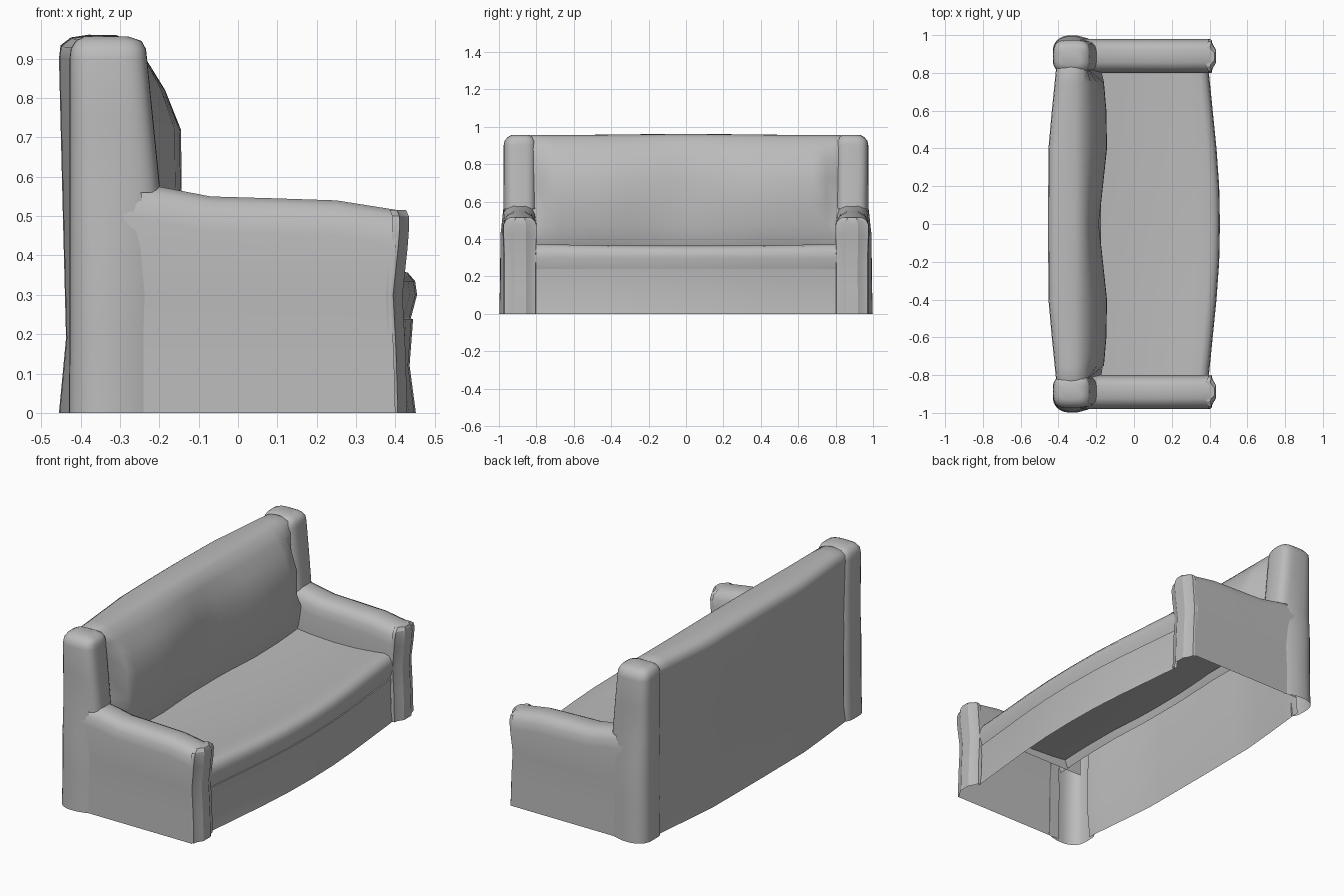
import bpy, math

if "Cube" in bpy.data.objects:
    bpy.data.objects.remove(bpy.data.objects["Cube"])

grey = bpy.data.materials.new("grey_fabric")
grey.diffuse_color = (0.5, 0.5, 0.5, 1)
grey.use_nodes = True
grey.node_tree.nodes["Principled BSDF"].inputs["Base Color"].default_value = grey.diffuse_color


def lerp_table(table, t):
    """Piecewise linear lookup in a list of (key, value)."""
    if t <= table[0][0]:
        return table[0][1]
    for (a, va), (b, vb) in zip(table, table[1:]):
        if t <= b:
            return va + (vb - va) * (t - a) / (b - a)
    return table[-1][1]


def loft(name, rows, closed=False, cap=False, mirror=False, skip=None, angle=50):
    """Skin rows of points; optionally cap the last row and mirror across y."""
    n = len(rows[0])
    verts = [p for r in rows for p in r]
    faces = []
    for j in range(len(rows) - 1):
        for i in range(n if closed else n - 1):
            k = (i + 1) % n
            f = (j * n + i, j * n + k, (j + 1) * n + k, (j + 1) * n + i)
            c = [sum(verts[v][a] for v in f) / 4 for a in range(3)]
            if not (skip and skip(*c)):
                faces.append(f)
    if cap:
        faces.append(tuple(range((len(rows) - 1) * n, len(rows) * n)))
    me = bpy.data.meshes.new(name)
    me.from_pydata(verts, [], faces)
    me.materials.append(grey)
    ob = bpy.data.objects.new(name, me)
    bpy.context.collection.objects.link(ob)
    bpy.ops.object.select_all(action='DESELECT')
    ob.select_set(True)
    bpy.context.view_layer.objects.active = ob
    bpy.ops.object.shade_smooth_by_angle(angle=math.radians(angle))
    if mirror:
        m = ob.modifiers.new("mirror", 'MIRROR')
        m.use_axis = (False, True, False)
    return ob


half = [0, 0.1, 0.2, 0.3, 0.4, 0.5, 0.6, 0.68, 0.75, 0.82]
stations = [-y for y in half[:0:-1]] + half
front_bow = [(0, 0), (0.2, -0.004), (0.4, -0.018), (0.6, -0.038), (0.82, -0.06)]
back_bow = [(0, 0), (0.4, 0.002), (0.6, 0.02), (0.82, 0.042)]

# Backrest: bowed rear panel, rolled top, two soft bulges in front
rear = [(-0.455, 0), (-0.437, 0.19), (-0.445, 0.5), (-0.455, 0.9),
        (-0.451, 0.93), (-0.425, 0.95), (-0.38, 0.957)]
front = [(-0.31, 0.956), (-0.265, 0.94), (-0.225, 0.885), (-0.185, 0.82),
         (-0.145, 0.72), (-0.143, 0.58), (-0.15, 0.47), (-0.17, 0.38), (-0.2, 0.32)]
bulge = [(0, 0.6), (0.2, 0.8), (0.4, 1), (0.6, 0.97), (0.75, 0.85), (0.82, 0.05)]
rows = []
for y in [-0.86] + stations + [0.86]:
    a = abs(y)
    f = lerp_table(bulge, a)
    lift = 0.004 * math.cos(min(a / 0.5, 1) * math.pi / 2) - (0.02 if a > 0.84 else 0)
    row = [(x + lerp_table(back_bow, a), y, z + (lift if z > 0.92 else 0)) for x, z in rear]
    for x, z in front:
        g = f if z > 0.57 else max(f, 0.75)
        row.append((-0.25 + (x + 0.25) * g if x > -0.25 else x, y,
                    z + (lift if z > 0.92 else 0)))
    rows.append(row)
loft("backrest", rows)

# Seat cushion: sagging top with a rounded, bowed front
seat = [(-0.22, 0.368), (-0.1, 0.357), (0.05, 0.35), (0.2, 0.353), (0.33, 0.364),
        (0.4, 0.372), (0.432, 0.364), (0.45, 0.335), (0.455, 0.3), (0.437, 0.24)]


def sag(x, y):
    return -0.008 * math.cos(abs(y) / 0.82 * math.pi / 2) if x < 0.44 else 0


loft("seat_cushion", [[(x + lerp_table(front_bow, abs(y)) * max(0, (x + 0.2) / 0.65), y,
                        z + sag(x, y)) for x, z in seat] for y in stations])

# Front apron below the cushion
apron = [(0.425, 0.24), (0.445, 0.239), (0.436, 0.12), (0.452, 0)]
loft("front_apron", [[(x + lerp_table(front_bow, abs(y)), y, z) for x, z in apron]
                     for y in stations], angle=30)


# Arms: arched section swept forward, hollow underneath
def front_lean(z):
    return lerp_table([(0, 0), (0.15, -0.004), (0.3, -0.012), (0.45, 0.004), (0.52, 0.008)], z)


tops = [(-0.3, 0.59), (-0.2, 0.575), (-0.07, 0.55), (0.1, 0.545), (0.25, 0.54), (0.4, 0.515)]
rows = []
for x, t in tops:
    sec = [(0.98, 0), (0.977, 0.15), (0.974, 0.3), (0.98, t - 0.09), (0.972, t - 0.045),
           (0.955, t - 0.015), (0.925, t), (0.855, t), (0.825, t - 0.015),
           (0.808, t - 0.045), (0.8, t - 0.09), (0.8, 0.31)]
    rows.append([(x + (front_lean(z) if x > 0.3 else 0), y, z) for y, z in sec])
loft("arm", rows, mirror=True)

# Rear posts: rounded uprights at the back corners, swelling outward near the floor
post = [  # z, x back, x front, y inner, y outer, outward swell
    (0, -0.43, -0.17, 0.8, 0.972, 0.028), (0.2, -0.428, -0.17, 0.8, 0.968, 0.027),
    (0.42, -0.428, -0.18, 0.8, 0.968, 0.026), (0.56, -0.428, -0.197, 0.8, 0.972, 0.005),
    (0.75, -0.428, -0.216, 0.8, 0.975, 0), (0.9, -0.428, -0.231, 0.8, 0.975, 0),
    (0.925, -0.425, -0.234, 0.803, 0.97, 0), (0.945, -0.413, -0.245, 0.817, 0.953, 0),
    (0.957, -0.39, -0.28, 0.84, 0.93, 0)]
rows = []
for z, x0, x1, y0, y1, swell in post:
    row = []
    for i in range(32):
        a = 2 * math.pi * i / 32
        c, s = math.cos(a), math.sin(a)
        x = (x0 + x1) / 2 + (x1 - x0) / 2 * math.copysign(abs(c) ** 0.58, c)
        y = (y0 + y1) / 2 + (y1 - y0) / 2 * math.copysign(abs(s) ** 0.58, s)
        if s > 0:
            y += swell * max(0, math.cos((x + 0.335) / 0.125 * math.pi / 2))
        row.append((x, y, z))
    rows.append(row)
loft("rear_post", rows, closed=True, cap=True, mirror=True,
     skip=lambda x, y, z: z < 0.5 and x > -0.4 and (y < 0.86 or (x > -0.26 and y < 0.97)))

# Arm facings: piped, faceted upright panels closing the arm fronts
section = [(-0.012, 0.8), (0.006, 0.8), (0.01, 0.82), (0.03, 0.855),
           (0.03, 0.92), (0.01, 0.955), (0.006, 0.975), (-0.012, 0.978)]
rows = []
for z, s, d in [(0, 0.96, 0.4), (0.15, 0.95, 0.396), (0.3, 0.95, 0.388), (0.42, 1.0, 0.401),
                (0.475, 1.0, 0.405), (0.5, 0.88, 0.404), (0.516, 0.6, 0.397)]:
    rows.append([(d + dx, 0.885 + (y - 0.885) * (s if dx > 0 else max(s, 0.98 if z < 0.4 else s)), z)
                 for dx, y in section])
loft("arm_facing", rows, cap=True, mirror=True, angle=25)
